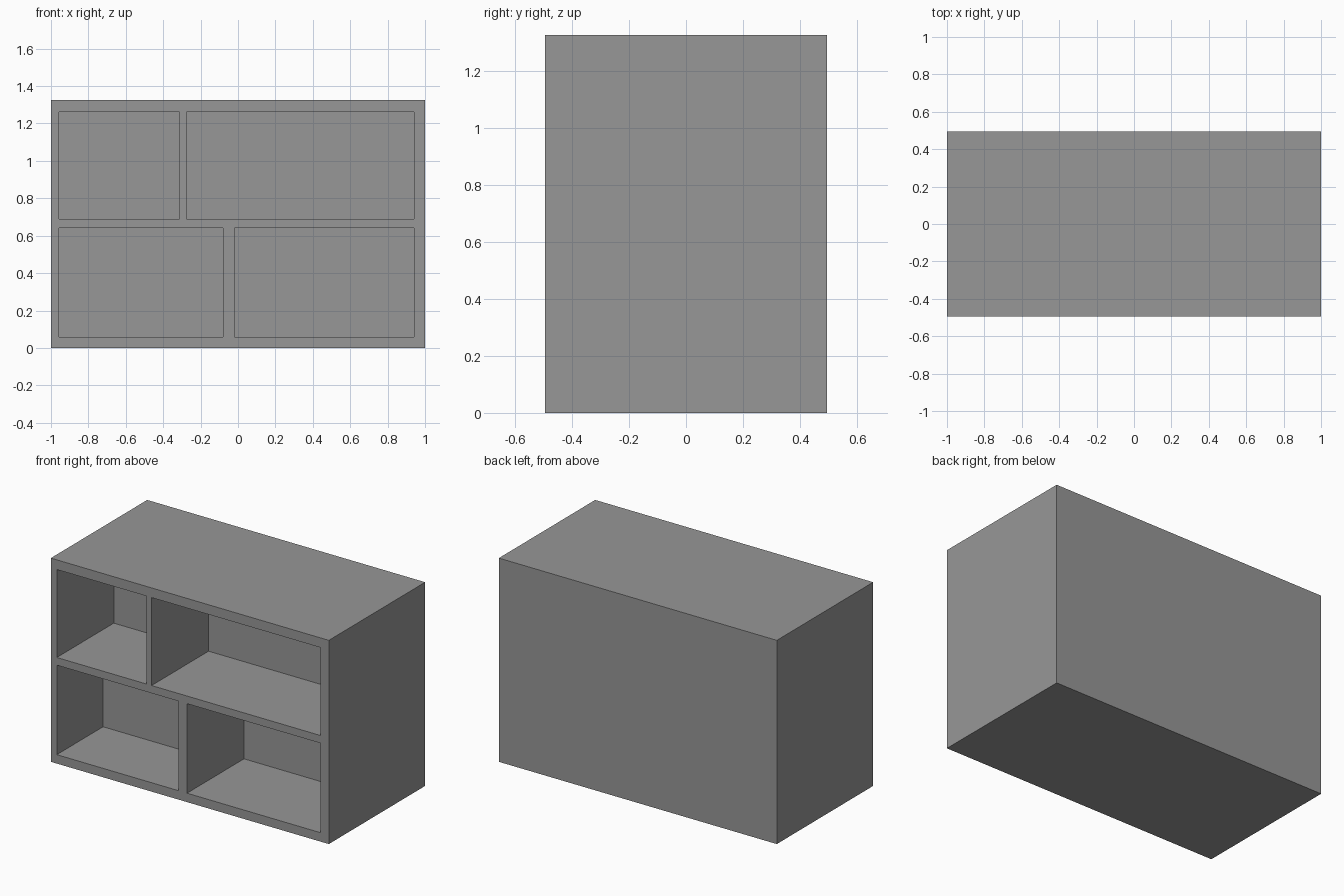
import bpy

# Remove the default cube
cube = bpy.data.objects.get("Cube")
if cube:
    bpy.data.objects.remove(cube, do_unlink=True)

WIDTH, DEPTH, HEIGHT = 2.0, 0.99, 1.325
FRONT = -DEPTH / 2

grey = bpy.data.materials.new("plain grey")
grey.use_nodes = True
colour = (0.31, 0.31, 0.31, 1)
grey.diffuse_color = colour
grey.node_tree.nodes["Principled BSDF"].inputs["Base Color"].default_value = colour


def box(name, low, high):
    """Add a box spanning two opposite corners."""
    centre = [(a + b) / 2 for a, b in zip(low, high)]
    bpy.ops.mesh.primitive_cube_add(size=1, location=centre)
    obj = bpy.context.object
    obj.name = name
    obj.scale = [b - a for a, b in zip(low, high)]
    bpy.ops.object.transform_apply(location=True, rotation=False, scale=True)
    obj.data.materials.append(grey)
    return obj


# Solid cabinet body
cabinet = box("shelf_cabinet", (-WIDTH / 2, FRONT, 0), (WIDTH / 2, -FRONT, HEIGHT))

# Open compartments: left x, right x, bottom z, top z, depth
compartments = {
    "upper_right_compartment": (-0.957, -0.313, 0.69, 1.262, 0.585),
    "upper_left_compartment": (-0.275, 0.942, 0.69, 1.262, 0.585),
    "lower_right_compartment": (-0.957, -0.08, 0.058, 0.64, 0.475),
    "lower_left_compartment": (-0.02, 0.942, 0.058, 0.64, 0.585),
}

# Cut each compartment into the front, then discard its cutter
for name, (x0, x1, z0, z1, depth) in compartments.items():
    cutter = box(name, (x0, FRONT - 0.1, z0), (x1, FRONT + depth, z1))
    cutter.hide_render = True
    cut = cabinet.modifiers.new(name, "BOOLEAN")
    cut.operation = "DIFFERENCE"
    cut.solver = "EXACT"
    cut.object = cutter
    bpy.context.view_layer.objects.active = cabinet
    bpy.ops.object.modifier_apply(modifier=cut.name)
    bpy.data.objects.remove(cutter, do_unlink=True)
